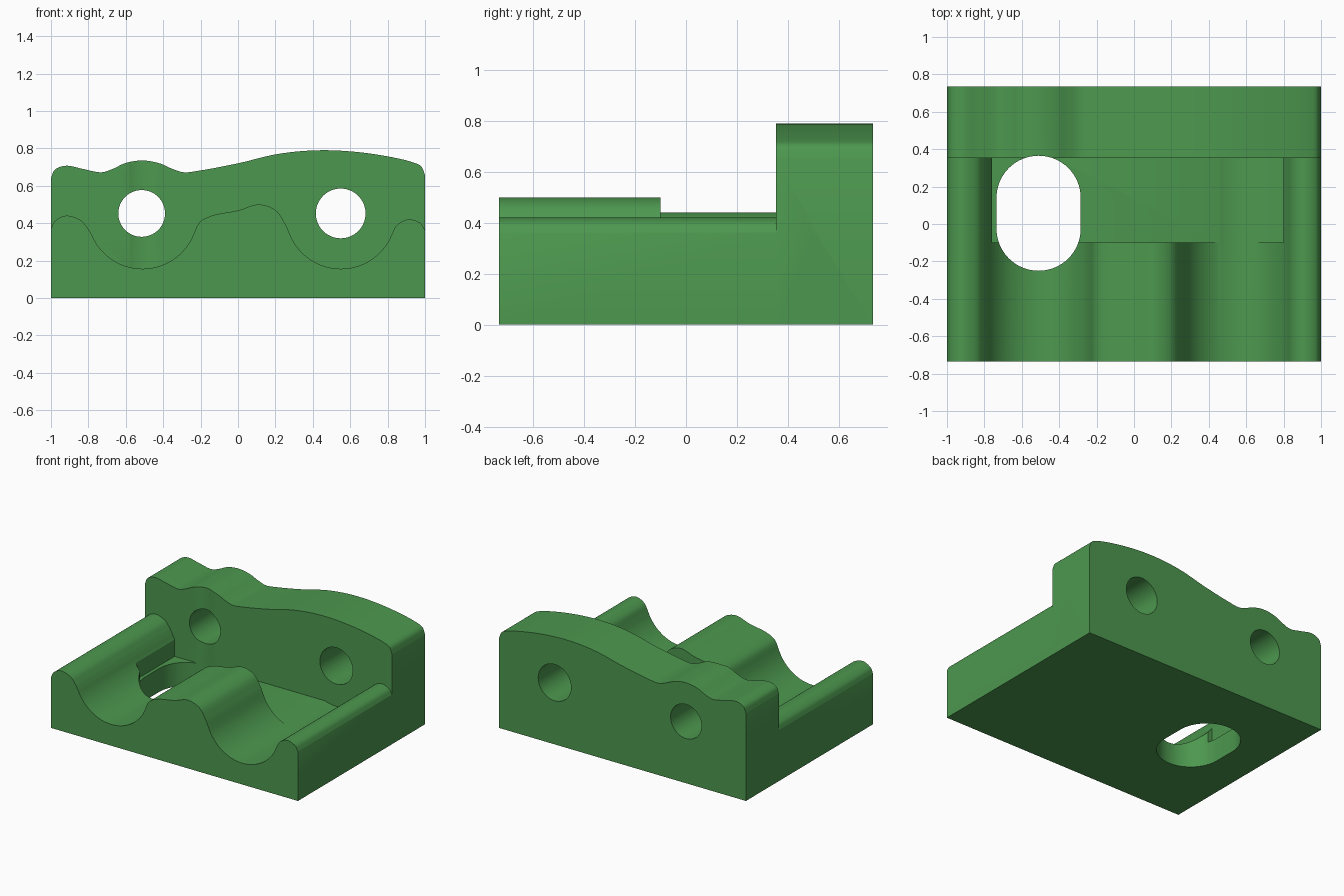
import bpy, bmesh, math
from mathutils import Vector

if "Cube" in bpy.data.objects:
    bpy.data.objects.remove(bpy.data.objects["Cube"])


def spline(pts, steps=8):
    """Smooth centripetal curve through the given (x, z) points."""
    p = [Vector(q) for q in pts]
    p = [2 * p[0] - p[1]] + p + [2 * p[-1] - p[-2]]
    out = []
    for i in range(1, len(p) - 2):
        a, b, c, d = p[i - 1:i + 3]
        t1 = (b - a).length ** 0.5
        t2 = t1 + (c - b).length ** 0.5
        t3 = t2 + (d - c).length ** 0.5
        for k in range(steps):
            t = t1 + (t2 - t1) * k / steps
            a1 = a.lerp(b, t / t1)
            a2 = b.lerp(c, (t - t1) / (t2 - t1))
            a3 = c.lerp(d, (t - t2) / (t3 - t2))
            b1 = a1.lerp(a2, t / t2)
            b2 = a2.lerp(a3, (t - t1) / (t3 - t1))
            out.append(tuple(b1.lerp(b2, (t - t1) / (t2 - t1))))
    return out + [tuple(pts[-1])]


def arc(cx, cz, r, a0, a1, n):
    return [(cx + r * math.cos(math.radians(a0 + (a1 - a0) * i / n)),
             cz + r * math.sin(math.radians(a0 + (a1 - a0) * i / n)))
            for i in range(n + 1)]


def prism(name, pts, lo, hi, axis='Y'):
    """Extrude an outline: (x, z) along Y or (x, y) along Z."""
    bm = bmesh.new()
    place = (lambda u, v, h: (u, h, v)) if axis == 'Y' else (lambda u, v, h: (u, v, h))
    face = bm.faces.new([bm.verts.new(place(u, v, lo)) for u, v in pts])
    new = bmesh.ops.extrude_face_region(bm, geom=[face])['geom']
    bmesh.ops.translate(bm, vec=place(0, 0, hi - lo),
                        verts=[g for g in new if isinstance(g, bmesh.types.BMVert)])
    bmesh.ops.recalc_face_normals(bm, faces=bm.faces)
    me = bpy.data.meshes.new(name)
    bm.to_mesh(me)
    bm.free()
    ob = bpy.data.objects.new(name, me)
    bpy.context.collection.objects.link(ob)
    return ob


def combine(target, tool, operation):
    """Apply a boolean and discard the tool object."""
    bpy.context.view_layer.objects.active = target
    mod = target.modifiers.new(operation, 'BOOLEAN')
    mod.operation, mod.object, mod.solver = operation, tool, 'EXACT'
    bpy.ops.object.modifier_apply(modifier=mod.name)
    bpy.data.objects.remove(tool)


# Base block with two rounded troughs
left_rim = spline([(-1, 0.37), (-0.98, 0.41), (-0.92, 0.44), (-0.84, 0.415),
                   (-0.805, 0.375), (-0.78, 0.335)])
middle = spline([(-0.24, 0.335), (-0.205, 0.405), (-0.14, 0.44), (0, 0.468),
                 (0.11, 0.5), (0.2, 0.47), (0.25, 0.4), (0.28, 0.335)])
right_rim = spline([(0.82, 0.335), (0.85, 0.39), (0.91, 0.42), (0.975, 0.4), (1, 0.36)])
trough_l = arc(-0.51, 0.45, 0.294, 203, 337, 32)
trough_r = arc(0.55, 0.45, 0.294, 203, 337, 32)
outline = [(-1, 0)] + left_rim + trough_l[1:-1] + middle + trough_r[1:-1] + right_rim + [(1, 0)]
block = prism("bearing_block", outline, -0.735, 0.5)

# Recessed pocket in front of the wall
pocket = prism("pocket_cutter", [(-0.76, 0.172), (0.8, 0.172), (0.8, 1), (-0.76, 1)], -0.1, 0.45)
combine(block, pocket, 'DIFFERENCE')

# Tall back wall with a wavy top
crest = spline([(-1, 0.64), (-0.98, 0.685), (-0.92, 0.707), (-0.83, 0.69), (-0.73, 0.672),
                (-0.67, 0.69), (-0.6, 0.722), (-0.51, 0.735), (-0.42, 0.72), (-0.35, 0.69),
                (-0.29, 0.672), (-0.2, 0.682), (0, 0.72), (0.22, 0.771), (0.45, 0.79),
                (0.7, 0.773), (0.93, 0.727), (0.98, 0.703), (1, 0.655)])
wall = prism("back_wall", [(-1, 0)] + crest + [(1, 0)], 0.353, 0.735)
combine(block, wall, 'UNION')

# Shaft holes through the wall
for x, z, r in ((-0.515, 0.452, 0.125), (0.549, 0.452, 0.133)):
    combine(block, prism("hole_cutter", arc(x, z, r, 0, 360, 64)[:-1], 0.2, 0.9), 'DIFFERENCE')

# Vertical slot through the floor, grazing the wall
slot = arc(-0.51, 0.14, 0.225, 0, 180, 32) + arc(-0.51, -0.025, 0.225, 180, 360, 32)
combine(block, prism("slot_cutter", slot, -0.2, 1.2, 'Z'), 'DIFFERENCE')

# Green plastic and smooth curves with sharp edges kept
green = bpy.data.materials.new("green_plastic")
green.diffuse_color = (0.073, 0.312, 0.077, 1)
green.use_nodes = True
green.node_tree.nodes["Principled BSDF"].inputs["Base Color"].default_value = green.diffuse_color
block.data.materials.clear()
block.data.materials.append(green)
for f in block.data.polygons:
    f.material_index = 0
bpy.ops.object.select_all(action='DESELECT')
block.select_set(True)
bpy.context.view_layer.objects.active = block
bpy.ops.object.shade_smooth_by_angle(angle=math.radians(30))
